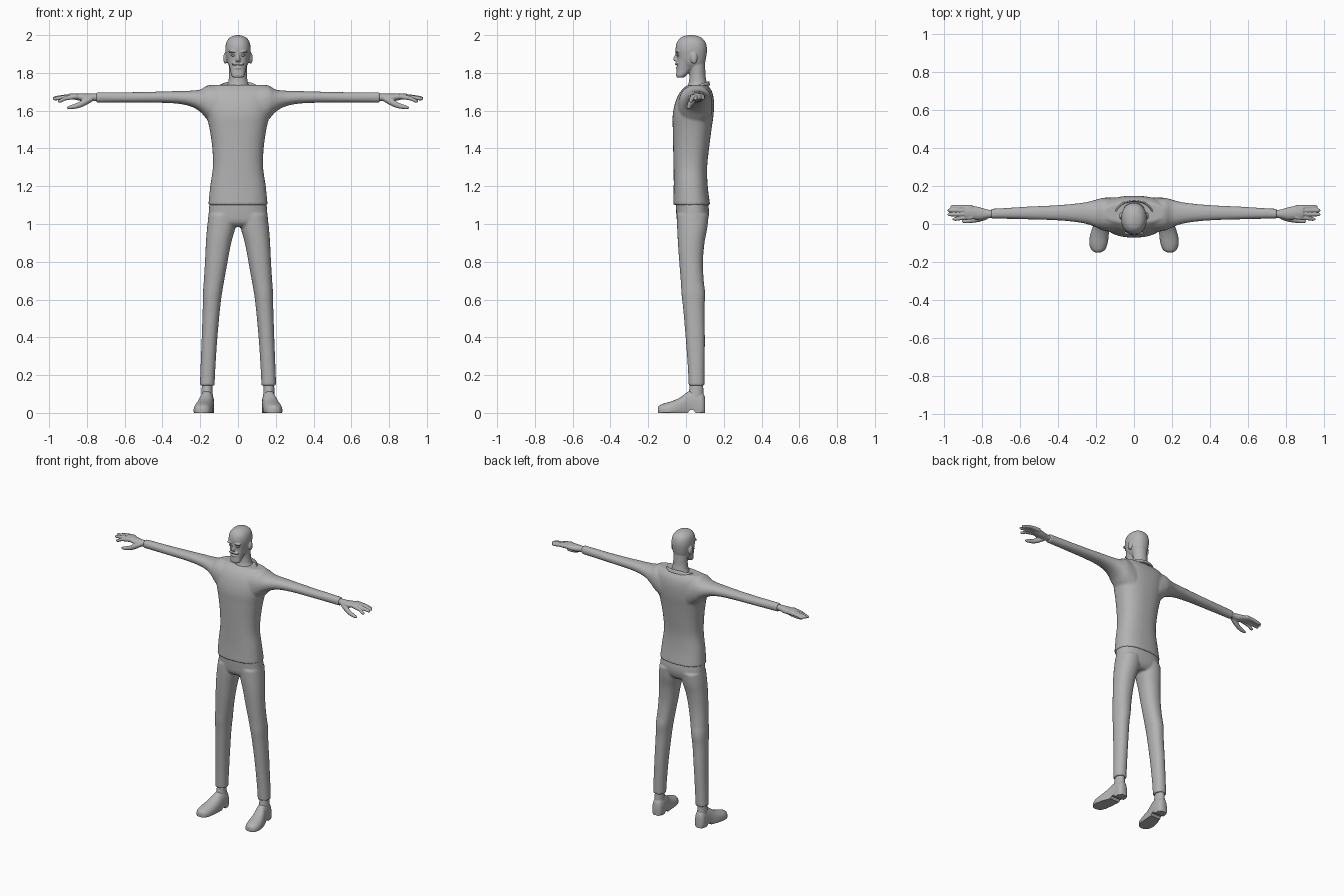
import bpy, bmesh, math

grey = bpy.data.materials.new("plain grey")
grey.diffuse_color = (0.45, 0.45, 0.45, 1)


def spline(rows, steps):
    """Smoothly resample rows of numbers."""
    out = []
    for i in range(len(rows) - 1):
        p0, p1, p2, p3 = rows[max(i - 1, 0)], rows[i], rows[i + 1], rows[min(i + 2, len(rows) - 1)]
        for s in range(steps):
            t = s / steps
            out.append([0.5 * (2 * b + (c - a) * t + (2 * a - 5 * b + 4 * c - d) * t * t
                               + (3 * b - a - 3 * c + d) * t ** 3) for a, b, c, d in zip(p0, p1, p2, p3)])
    return out + [list(rows[-1])]


def loft(bm, axis, rows, n=24, steps=5, power=2.0, side=1, floor=None):
    """Skin oval rings: position, low/high of one cross axis, low/high of the other."""
    rings = []
    for t, a0, a1, b0, b1 in spline(rows, steps):
        ring = []
        for k in range(n):
            c, s = math.cos(2 * math.pi * k / n), math.sin(2 * math.pi * k / n)
            a = (a0 + a1) / 2 + (a1 - a0) / 2 * math.copysign(abs(c) ** (2 / power), c)
            b = (b0 + b1) / 2 + (b1 - b0) / 2 * math.copysign(abs(s) ** (2 / power), s)
            x, y, z = {"x": (t, a, b), "y": (a, t, b), "z": (a, b, t)}[axis]
            if floor:
                z = max(z, floor(y))
            ring.append(bm.verts.new((x * side, y, z)))
        rings.append(ring)
    for r, q in zip(rings, rings[1:]):
        for k in range(n):
            bm.faces.new((r[k], r[(k + 1) % n], q[(k + 1) % n], q[k]))
    bm.faces.new(rings[0])
    bm.faces.new(rings[-1])


def blob(bm, centre, radii, n=16):
    """Rounded lump."""
    made = bmesh.ops.create_uvsphere(bm, u_segments=n, v_segments=n // 2, radius=1)["verts"]
    for v in made:
        v.co = [c + r * p for c, r, p in zip(centre, radii, v.co)]


def finish(bm, name, voxel=0, smooth=0, angle=40):
    bmesh.ops.recalc_face_normals(bm, faces=bm.faces)
    me = bpy.data.meshes.new(name)
    bm.to_mesh(me)
    bm.free()
    me.materials.append(grey)
    ob = bpy.data.objects.new(name, me)
    bpy.context.collection.objects.link(ob)
    bpy.context.view_layer.objects.active = ob
    ob.select_set(True)
    if voxel:
        m = ob.modifiers.new("blend", "REMESH")
        m.mode, m.voxel_size, m.use_smooth_shade = "VOXEL", voxel, True
        if smooth:
            s = ob.modifiers.new("soften", "SMOOTH")
            s.factor, s.iterations = 0.5, smooth
    else:
        bpy.ops.object.shade_smooth_by_angle(angle=math.radians(angle))
    ob.select_set(False)


# Sweater: torso with both sleeves blended in
bm = bmesh.new()
loft(bm, "z", [(1.10, -.157, .157, -.068, .128), (1.2, -.147, .147, -.065, .115),
               (1.3, -.133, .133, -.066, .112), (1.4, -.136, .136, -.068, .122),
               (1.5, -.15, .15, -.07, .135), (1.58, -.168, .168, -.07, .146),
               (1.65, -.18, .18, -.055, .148), (1.70, -.18, .18, -.03, .138),
               (1.735, -.16, .16, .005, .115)], n=40, power=2.4)
for side in (1, -1):
    loft(bm, "x", [(.10, -.045, .14, 1.50, 1.733), (.16, -.035, .138, 1.55, 1.733),
                   (.20, -.018, .128, 1.594, 1.712), (.25, .0, .115, 1.622, 1.706),
                   (.32, .012, .106, 1.637, 1.704), (.42, .02, .098, 1.642, 1.701),
                   (.55, .024, .092, 1.643, 1.698), (.66, .027, .085, 1.643, 1.698),
                   (.75, .028, .08, 1.643, 1.698)], power=2.2, side=side)
finish(bm, "sweater", .007, 3)

# Collar rim: slanted oval around the neck
bm = bmesh.new()
rim = []
for k in range(40):
    a = 2 * math.pi * k / 40
    x, y = .098 * math.cos(a), .05 + .072 * math.sin(a)
    z = 1.722 + .024 * math.sin(a)
    rim.append([bm.verts.new((x * s, .05 + (y - .05) * s, z + h))
                for s, h in ((1.07, -.012), (1.04, .006), (.97, .01), (.93, -.012))])
for r, q in zip(rim, rim[1:] + rim[:1]):
    for k in range(4):
        bm.faces.new((r[k], r[(k + 1) % 4], q[(k + 1) % 4], q[k]))
finish(bm, "collar", angle=70)

# Trousers: hips, seat and two tapering legs
bm = bmesh.new()
loft(bm, "z", [(.985, -.10, .10, -.02, .09), (1.01, -.155, .155, -.045, .112),
               (1.06, -.155, .155, -.052, .122), (1.12, -.15, .15, -.055, .115)], n=40, power=2.4)
for side in (1, -1):
    loft(bm, "z", [(.145, .124, .202, .014, .098), (.25, .119, .198, .009, .099),
                   (.4, .109, .192, -.002, .1), (.55, .095, .187, -.015, .098),
                   (.63, .085, .186, -.024, .102), (.7, .073, .181, -.028, .094),
                   (.8, .055, .175, -.036, .09), (.9, .036, .17, -.043, .098),
                   (.98, .014, .164, -.047, .113), (1.05, .005, .155, -.048, .12)],
         power=2.2, side=side)
finish(bm, "trousers", .007, 3)

# Shoes with raised arch, and ankles
for side, label in ((1, "left"), (-1, "right")):
    bm = bmesh.new()
    loft(bm, "y", [(-.149, .175, .205, -.01, .03), (-.138, .155, .222, -.02, .041),
                   (-.11, .141, .234, -.03, .052), (-.07, .134, .233, -.035, .064),
                   (-.03, .131, .222, -.04, .082), (.01, .128, .207, -.05, .112),
                   (.05, .126, .2, -.05, .122), (.085, .13, .197, -.04, .11),
                   (.1, .143, .185, -.02, .085)],
         n=32, steps=4, power=2.3, side=side,
         floor=lambda y: .014 if .015 < y < .045 else 0)
    finish(bm, label + "_shoe", angle=45)
    bm = bmesh.new()
    loft(bm, "z", [(.07, .132, .196, .005, .095), (.12, .135, .193, .016, .092),
                   (.16, .137, .19, .022, .09)], side=side)
    finish(bm, label + "_ankle")

# Hands: palm, four spread fingers and a drooping thumb
for side, label in ((1, "left"), (-1, "right")):
    bm = bmesh.new()
    loft(bm, "x", [(.735, .033, .074, 1.652, 1.69), (.77, .03, .076, 1.65, 1.69),
                   (.81, .022, .088, 1.648, 1.69), (.85, .026, .096, 1.655, 1.692),
                   (.89, .032, .1, 1.665, 1.692)], side=side)
    for y0, y1, tip, drop in ((.035, .026, .955, .02), (.053, .05, .98, .008),
                              (.071, .072, .98, .004), (.088, .09, .965, .006)):
        loft(bm, "x", [(.85, y0 - .012, y0 + .012, 1.662, 1.69),
                       (.91, (y0 + y1) / 2 - .011, (y0 + y1) / 2 + .011, 1.664 - drop / 2, 1.688 - drop / 2),
                       (tip - .015, y1 - .01, y1 + .01, 1.662 - drop, 1.682 - drop),
                       (tip, y1 - .004, y1 + .004, 1.666 - drop, 1.676 - drop)],
             n=12, side=side)
    loft(bm, "x", [(.77, .025, .06, 1.65, 1.68), (.81, .012, .045, 1.626, 1.665),
                   (.85, .006, .032, 1.612, 1.642), (.89, .004, .024, 1.608, 1.628),
                   (.906, .01, .018, 1.612, 1.62)], n=14, side=side)
    finish(bm, label + "_hand", .004, 2)

# Head: skull, face, jaw, neck and ears
bm = bmesh.new()
loft(bm, "z", [(1.82, -.036, .036, -.03, .085), (1.85, -.055, .055, -.042, .1),
               (1.89, -.064, .064, -.05, .108), (1.93, -.067, .067, -.055, .111),
               (1.965, -.06, .06, -.046, .102), (1.987, -.043, .043, -.027, .08),
               (1.997, -.021, .021, -.003, .054), (2.0, -.005, .005, .02, .034)], n=32, power=2.2)
loft(bm, "z", [(1.68, -.105, .105, -.025, .125), (1.71, -.082, .082, -.005, .12),
               (1.74, -.056, .056, .012, .112), (1.78, -.048, .048, .018, .104),
               (1.82, -.048, .048, .015, .102), (1.87, -.05, .05, .0, .1)], n=32)
loft(bm, "z", [(1.775, -.025, .025, -.046, -.012), (1.785, -.035, .035, -.052, .0),
               (1.815, -.041, .041, -.05, .03), (1.85, -.05, .05, -.047, .05),
               (1.88, -.054, .054, -.047, .06)], n=28, power=2.3)
for s in (1, -1):
    blob(bm, (s * .067, .042, 1.878), (.011, .019, .03))
    blob(bm, (s * .028, -.046, 1.912), (.024, .013, .006))
    blob(bm, (s * .016, -.048, 1.848), (.019, .011, .007))
loft(bm, "z", [(1.862, -.015, .015, -.062, -.03), (1.874, -.012, .012, -.068, -.03),
               (1.9, -.007, .007, -.058, -.03), (1.915, -.008, .008, -.052, -.03)], n=14)
blob(bm, (0, -.047, 1.826), (.018, .009, .005))
finish(bm, "head", .004, 2)

# Eyes
for s, label in ((1, "left"), (-1, "right")):
    bm = bmesh.new()
    blob(bm, (s * .026, -.042, 1.893), (.013, .008, .006))
    finish(bm, label + "_eye", angle=180)
